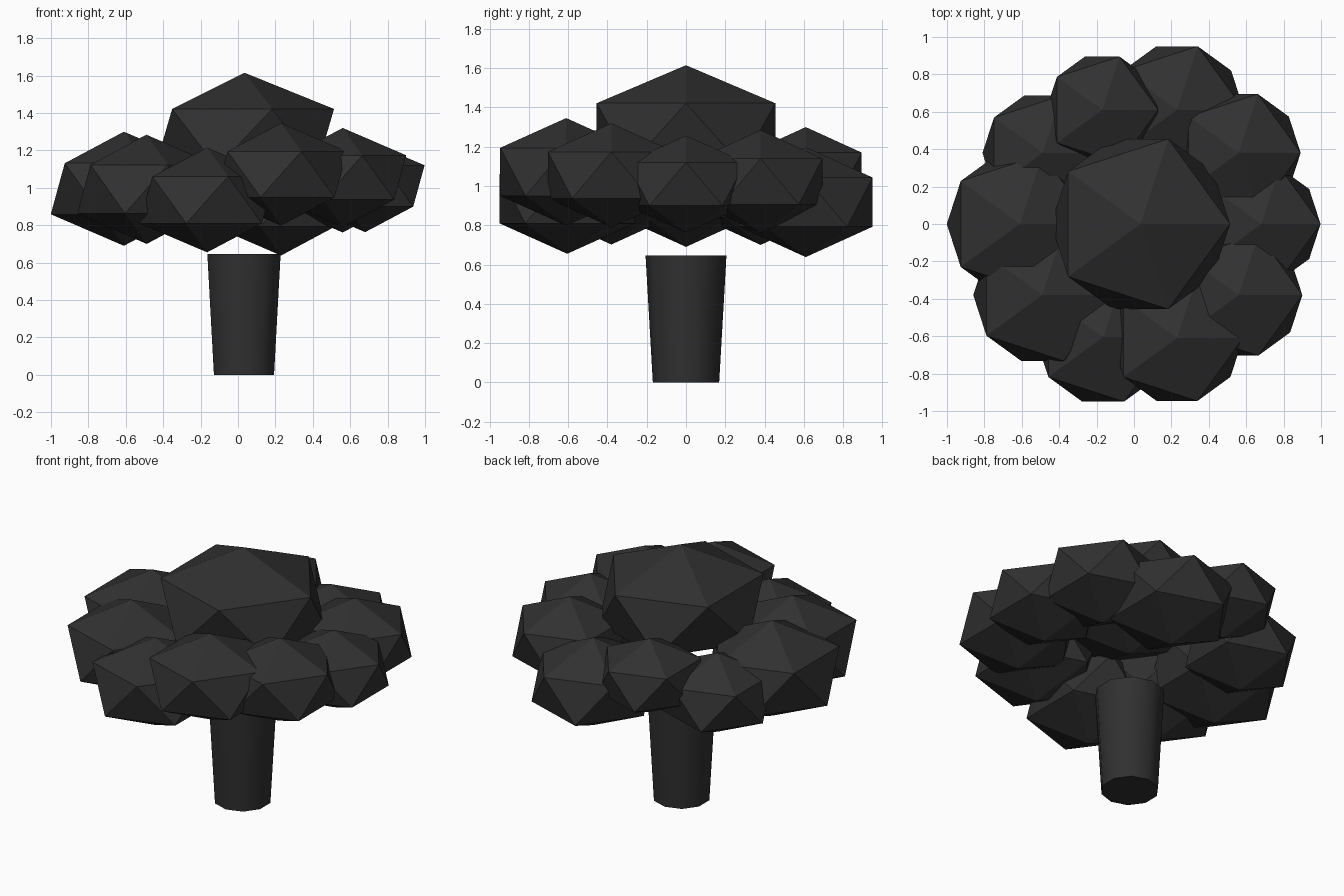
import bpy
import math

if "Cube" in bpy.data.objects:
    bpy.data.objects.remove(bpy.data.objects["Cube"], do_unlink=True)


def make_material(name, colour):
    mat = bpy.data.materials.new(name)
    mat.use_nodes = True
    mat.diffuse_color = colour
    mat.node_tree.nodes["Principled BSDF"].inputs["Base Color"].default_value = colour
    return mat


charcoal = make_material("charcoal", (0.03, 0.03, 0.03, 1))


def finish(name):
    obj = bpy.context.object
    obj.name = obj.data.name = name
    obj.data.materials.append(charcoal)
    return obj


def leaf_clump(name, x, y, z, radius, half_height):
    """A flattened, flat-shaded icosahedron."""
    bpy.ops.mesh.primitive_ico_sphere_add(subdivisions=1, radius=1, location=(x, y, z))
    obj = finish(name)
    obj.scale = (radius, radius, half_height)
    bpy.ops.object.transform_apply(location=False, rotation=False, scale=True)


# Tapered ten-sided trunk, wider at the top
height = 0.645
bpy.ops.mesh.primitive_cone_add(vertices=10, radius1=0.169, radius2=0.206,
                                depth=height, location=(0.032, 0, height / 2))
finish("trunk")
bpy.ops.object.shade_smooth_by_angle(angle=math.radians(50))

# Crown and the ring of foliage around it: x, y, z, radius, half height
clumps = {
    "crown": (0.035, 0, 1.265, 0.535, 0.35),
    "leaves_left": (0.68, 0, 1.01, 0.355, 0.247),
    "leaves_right": (-0.61, 0, 0.995, 0.437, 0.305),
    "leaves_front_inner_left": (0.23, -0.61, 1.072, 0.395, 0.274),
    "leaves_front_inner_right": (-0.165, -0.605, 0.935, 0.405, 0.28),
    "leaves_back_inner_left": (0.23, 0.61, 0.918, 0.40, 0.28),
    "leaves_back_inner_right": (-0.17, 0.61, 1.065, 0.335, 0.235),
    "leaves_front_outer_left": (0.56, -0.38, 1.055, 0.38, 0.265),
    "leaves_front_outer_right": (-0.49, -0.38, 0.993, 0.413, 0.291),
    "leaves_back_outer_left": (0.56, 0.38, 1.023, 0.37, 0.262),
    "leaves_back_outer_right": (-0.488, 0.38, 0.953, 0.36, 0.253),
}
for name, numbers in clumps.items():
    leaf_clump(name, *numbers)
